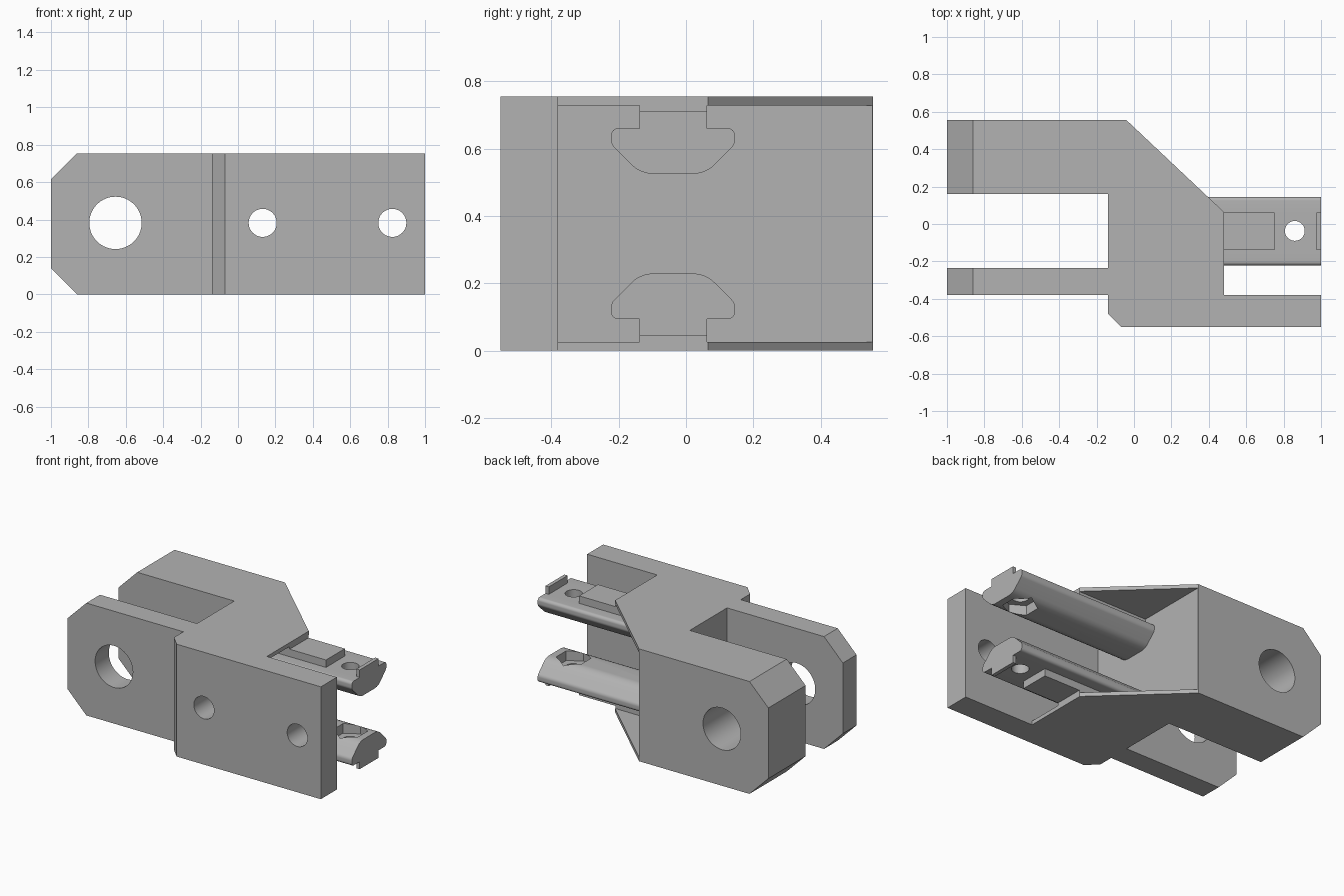
import bpy, bmesh, math
from mathutils import Vector

if "Cube" in bpy.data.objects:
    bpy.data.objects.remove(bpy.data.objects["Cube"], do_unlink=True)

H = 0.754            # overall height
MID = H / 2

steel = bpy.data.materials.new("grey_steel")
steel.use_nodes = True
steel.diffuse_color = (0.45, 0.45, 0.45, 1)
steel.node_tree.nodes["Principled BSDF"].inputs["Base Color"].default_value = (0.45, 0.45, 0.45, 1)


def prism(name, points, axis, lo, hi):
    """Extrude a 2D outline along an axis from lo to hi."""
    place = {"x": lambda p, t: (t, p[0], p[1]),
             "y": lambda p, t: (p[0], t, p[1]),
             "z": lambda p, t: (p[0], p[1], t)}[axis]
    bm = bmesh.new()
    a = [bm.verts.new(place(p, lo)) for p in points]
    b = [bm.verts.new(place(p, hi)) for p in points]
    bm.faces.new(a)
    bm.faces.new(b)
    for i in range(len(a)):
        j = (i + 1) % len(a)
        bm.faces.new((a[i], a[j], b[j], b[i]))
    bmesh.ops.recalc_face_normals(bm, faces=bm.faces)
    mesh = bpy.data.meshes.new(name)
    bm.to_mesh(mesh)
    bm.free()
    mesh.materials.append(steel)
    ob = bpy.data.objects.new(name, mesh)
    bpy.context.collection.objects.link(ob)
    return ob


def rect(u0, u1, v0, v1):
    return [(u0, v0), (u1, v0), (u1, v1), (u0, v1)]


def ring(u, v, r, n, start=0.0):
    return [(u + r * math.cos(start + math.tau * i / n),
             v + r * math.sin(start + math.tau * i / n)) for i in range(n)]


def fillet(corners, steps=6):
    """Round each (u, v, radius) corner of an outline."""
    out = []
    for i, (u, v, r) in enumerate(corners):
        p = Vector((u, v))
        if r == 0:
            out.append((u, v))
            continue
        d0 = (Vector(corners[i - 1][:2]) - p).normalized()
        d1 = (Vector(corners[(i + 1) % len(corners)][:2]) - p).normalized()
        cut = r / math.tan(d0.angle(d1) / 2)
        a, b = p + d0 * cut, p + d1 * cut
        c = p + (d0 + d1).normalized() * math.hypot(r, cut)
        for k in range(steps + 1):
            q = a.lerp(b, k / steps) - c
            out.append(tuple(c + q.normalized() * r))
    return out


def combine(target, parts, operation):
    """Apply booleans and discard the helper parts."""
    for part in parts:
        part.hide_render = True
        mod = target.modifiers.new("bool", "BOOLEAN")
        mod.operation = operation
        mod.solver = "EXACT"
        mod.object = part
    bpy.context.view_layer.update()
    graph = bpy.context.evaluated_depsgraph_get()
    mesh = bpy.data.meshes.new_from_object(target.evaluated_get(graph))
    target.modifiers.clear()
    target.data = mesh
    for part in parts:
        bpy.data.objects.remove(part, do_unlink=True)


def smooth(ob):
    bpy.ops.object.select_all(action="DESELECT")
    ob.select_set(True)
    bpy.context.view_layer.objects.active = ob
    bpy.ops.object.shade_smooth_by_angle(angle=math.radians(30))


# Forked bracket body with its side plate
outline = [(-1, 0.555), (-0.04, 0.555), (0.48, 0.065), (0.48, -0.38), (1, -0.38),
           (1, -0.55), (-0.07, -0.55), (-0.14, -0.48), (-0.14, -0.38), (-1, -0.38),
           (-1, -0.235), (-0.14, -0.235), (-0.14, 0.16), (-1, 0.16)]
body = prism("bracket_body", outline, "z", 0, H)

# Hollow between the thin top and bottom webs, holes, and fork corner chamfers
cutters = [
    prism("hollow", rect(-0.038, 1.2, -0.38, 0.9), "z", 0.026, H - 0.026),
    prism("fork_hole", ring(-0.655, MID + 0.005, 0.14, 64), "y", -1, 1),
    prism("plate_hole_a", ring(0.132, MID + 0.005, 0.075, 48), "y", -1, 1),
    prism("plate_hole_b", ring(0.825, MID + 0.005, 0.075, 48), "y", -1, 1),
    prism("chamfer_low", [(-1.2, 0.34), (-1.2, -0.2), (-0.66, -0.2)], "y", -1, 1),
    prism("chamfer_high", [(-1.2, H - 0.34), (-1.2, H + 0.2), (-0.66, H + 0.2)], "y", -1, 1),
]
combine(body, cutters, "DIFFERENCE")
smooth(body)


# Slot bars: T-shaped rails reaching out from the inner wall
def slot_bar(name, flip):
    def z(v):
        return H - v if flip else v

    corners = [(-0.222, 0.098, 0.03), (-0.135, 0.011, 0.09), (0.058, 0.011, 0.09),
               (0.145, 0.098, 0.03), (0.145, 0.146, 0.02), (-0.222, 0.146, 0.02)]
    head = [(u, z(0.655 + v - 0.146 + 0.005)) for u, v in fillet(corners)]
    bar = prism(name, head, "x", -0.045, 1)
    # Neck steps: full height under the web, lower pad, end lip
    necks = [prism("neck", rect(-0.138, 0.062, z(0.62), z(top)), "x", x0, x1)
             for x0, x1, top in ((-0.045, 0.48, 0.728), (0.47, 0.75, 0.71), (0.975, 1, 0.71))]
    combine(bar, necks, "UNION")
    # Screw hole with a hexagonal nut pocket on the inner face
    lo, hi = sorted((z(0.4), z(0.59)))
    holes = [prism("screw_hole", ring(0.86, -0.037, 0.053, 32), "z", -0.5, 1.5),
             prism("nut_pocket", ring(0.86, -0.037, 0.107, 6, math.pi / 2), "z", lo, hi)]
    combine(bar, holes, "DIFFERENCE")
    smooth(bar)


slot_bar("upper_slot_bar", False)
slot_bar("lower_slot_bar", True)
